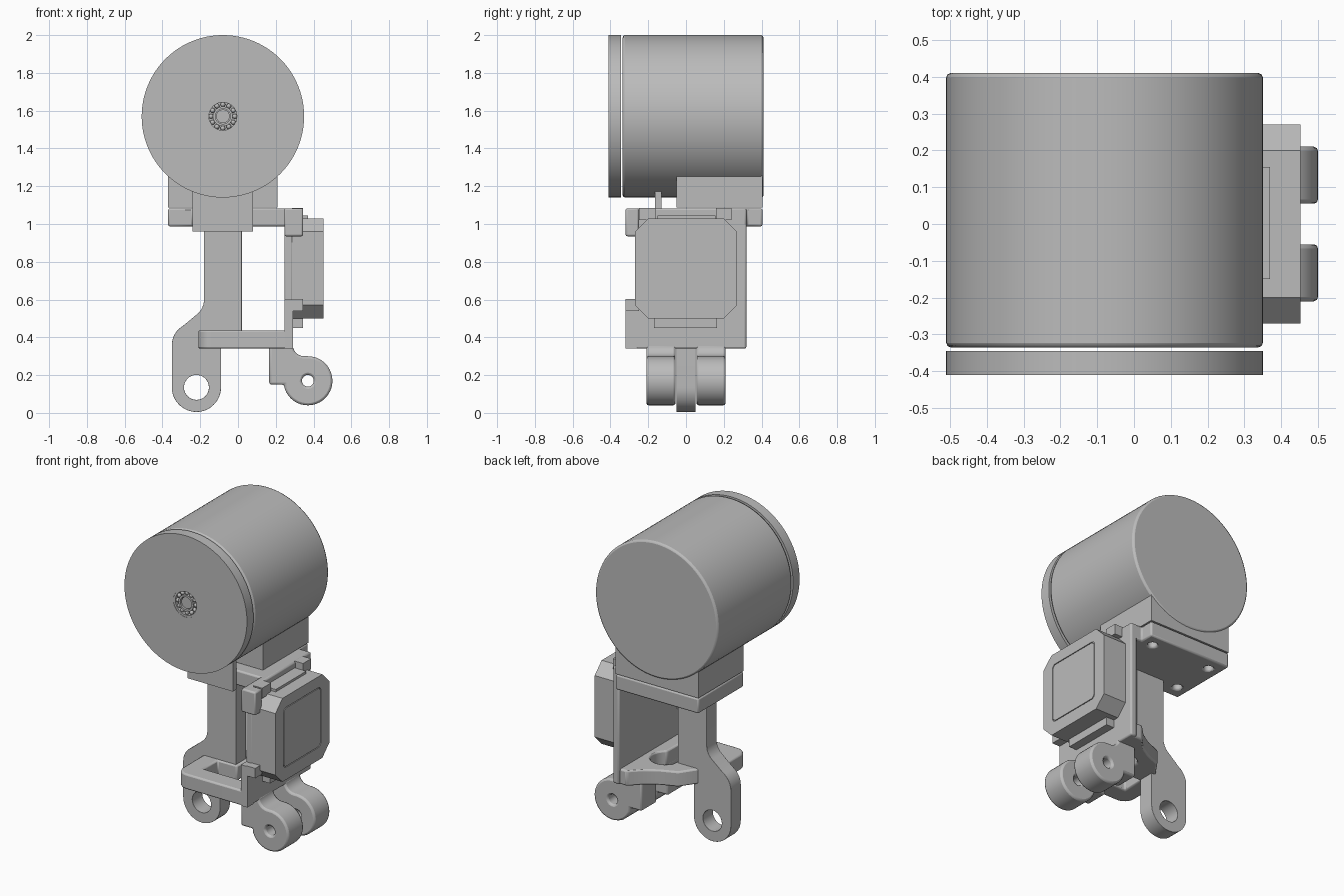
import bpy, bmesh
from math import cos, sin, radians, pi
from mathutils import Vector

if "Cube" in bpy.data.objects:
    bpy.data.objects.remove(bpy.data.objects["Cube"])

grey = bpy.data.materials.new("plain grey")
grey.use_nodes = True
COLOUR = (0.5, 0.5, 0.5, 1)
grey.diffuse_color = COLOUR
grey.node_tree.nodes["Principled BSDF"].inputs["Base Color"].default_value = COLOUR


def arc(cx, cy, r, start, end, n=16):
    step = radians(end - start) / n
    return [(cx + r * cos(radians(start) + i * step),
             cy + r * sin(radians(start) + i * step)) for i in range(n + 1)]


def circle(cx, cy, r, n=32):
    return arc(cx, cy, r, 0, 360, n)[:-1]


def rounded(x0, x1, y0, y1, r):
    return (arc(x1 - r, y1 - r, r, 0, 90, 6) + arc(x0 + r, y1 - r, r, 90, 180, 6)
            + arc(x0 + r, y0 + r, r, 180, 270, 6) + arc(x1 - r, y0 + r, r, 270, 360, 6))


def finish(name, bm, bevel=0):
    bmesh.ops.recalc_face_normals(bm, faces=bm.faces)
    mesh = bpy.data.meshes.new(name)
    bm.to_mesh(mesh)
    bm.free()
    mesh.materials.append(grey)
    ob = bpy.data.objects.new(name, mesh)
    bpy.context.collection.objects.link(ob)
    if bevel:
        mod = ob.modifiers.new("edge rounding", "BEVEL")
        mod.width = bevel
        mod.segments = 2
        mod.limit_method = "ANGLE"
        mod.angle_limit = radians(40)
    bpy.ops.object.select_all(action="DESELECT")
    ob.select_set(True)
    bpy.context.view_layer.objects.active = ob
    bpy.ops.object.shade_smooth_by_angle(angle=radians(35))
    return ob


def prism(name, axis, lo, hi, outline, holes=(), bevel=0):
    """Extrude an outline with holes along one axis."""
    place = {"X": lambda p: (lo, p[0], p[1]),
             "Y": lambda p: (p[0], lo, p[1]),
             "Z": lambda p: (p[0], p[1], lo)}[axis]
    bm = bmesh.new()
    edges = []
    for loop in [outline, *holes]:
        vs = [bm.verts.new(place(p)) for p in loop]
        edges += [bm.edges.new((v, vs[i - 1])) for i, v in enumerate(vs)]
    if holes:
        bmesh.ops.triangle_fill(bm, edges=edges, use_beauty=True)
    else:
        bm.faces.new(vs)
    out = bmesh.ops.extrude_face_region(bm, geom=bm.faces[:])["geom"]
    shift = Vector([(hi - lo) * (a == axis) for a in "XYZ"])
    bmesh.ops.translate(bm, vec=shift, verts=[g for g in out if isinstance(g, bmesh.types.BMVert)])
    return finish(name, bm, bevel)


def box(name, x, y, z, bevel=0):
    return prism(name, "Z", *z, [(x[0], y[0]), (x[1], y[0]), (x[1], y[1]), (x[0], y[1])], (), bevel)


# Drum housing and the separate front disc
CX, CZ, R = -0.08, 1.57, 0.43
prism("drum_housing", "Y", -0.335, 0.41, circle(CX, CZ, R, 96), (), 0.012)
prism("front_disc", "Y", -0.41, -0.345, circle(CX, CZ, R, 96), [circle(CX, CZ, 0.087)])

# Ball bearing in the disc centre
prism("bearing_backing", "Y", -0.375, -0.346, circle(CX, CZ, 0.09))
for name, outer, inner in (("bearing_outer_race", 0.087, 0.074), ("bearing_inner_race", 0.052, 0.04)):
    prism(name, "Y", -0.408, -0.37, circle(CX, CZ, outer), [circle(CX, CZ, inner)])
prism("axle_end", "Y", -0.4, -0.37, circle(CX, CZ, 0.036))
bm = bmesh.new()
for px, pz in circle(CX, CZ, 0.063, 12):
    ball = bmesh.ops.create_uvsphere(bm, u_segments=12, v_segments=8, radius=0.013)["verts"]
    bmesh.ops.translate(bm, vec=(px, -0.395, pz), verts=ball)
finish("bearing_balls", bm)

# Mount block below the drum and the front locating plate
box("mount_block", (-0.37, 0.21), (-0.05, 0.405), (1.087, 1.4))
box("locating_plate", (-0.24, 0.08), (-0.165, -0.13), (0.96, 1.18))

# Upper frame plate with screw holes
screws = [circle(x, y, 0.028, 20) for x in (-0.29, 0.13) for y in (0.04, 0.32)]
prism("upper_plate", "Z", 0.987, 1.083,
      [(-0.37, -0.05), (-0.24, -0.05), (-0.24, -0.13), (0.29, -0.13), (0.29, 0.32),
       (0.21, 0.32), (0.21, 0.405), (-0.37, 0.405)], screws, 0.01)

# Side wall of the frame carrying the actuator
box("side_wall", (0.245, 0.29), (-0.27, 0.32), (0.34, 1.083), 0.01)
box("lower_wall_tab", (0.245, 0.29), (-0.32, -0.26), (0.34, 0.6))

# Lower frame plate with a keyhole opening
prism("lower_plate", "Z", 0.34, 0.437,
      [(0.29, -0.32), (0.29, 0.31), (0.2, 0.31), (0.13, 0.24), (0.05, 0.19),
       (-0.05, 0.15), (-0.12, 0.05), (-0.21, -0.05)] + arc(-0.14, -0.25, 0.07, 180, 270, 8),
      [arc(0.12, 0.03, 0.09, -60, 150, 14)
       + [(0.035, -0.06), (-0.1, -0.06), (-0.1, -0.2), (0.165, -0.2)]], 0.01)

# Long leg ending in a bored eye
prism("long_leg", "Y", -0.05, 0.05,
      [(0.02, 1.0), (-0.18, 1.0), (-0.18, 0.6)] + arc(-0.28, 0.6, 0.1, -10, -50, 6)
      + arc(-0.235, 0.36, 0.115, 120, 180, 8) + arc(-0.22, 0.135, 0.13, 180, 360, 24)
      + [(-0.09, 0.35), (0.02, 0.37)],
      [circle(-0.22, 0.135, 0.066)], 0.012)

# Pair of short knuckles
for side, lo, hi in (("front", -0.21, -0.055), ("back", 0.055, 0.21)):
    prism(side + "_knuckle", "Y", lo, hi,
          [(0.29, 0.36), (0.165, 0.36), (0.165, 0.15), (0.245, 0.15)]
          + arc(0.37, 0.17, 0.13, 200, 450, 28) + arc(0.35, 0.36, 0.06, 270, 180, 6),
          [circle(0.37, 0.17, 0.031, 24)], 0.012)

# Actuator: chamfered case with a grooved cover panel
C = 0.07
case = [(-0.27, 0.5 + C), (-0.27 + C, 0.5), (0.27 - C, 0.5), (0.27, 0.5 + C),
        (0.27, 1.03 - C), (0.27 - C, 1.03), (-0.27 + C, 1.03), (-0.27, 1.03 - C)]
panel = lambda inset: rounded(-0.19 + inset, 0.185 - inset, 0.58 + inset, 0.96 - inset, 0.025)
prism("actuator_case", "X", 0.285, 0.446, case)
prism("actuator_cover", "X", 0.446, 0.452, case, [panel(0)])
prism("actuator_panel", "X", 0.446, 0.452, panel(0.005))

# Clips and ledges holding the actuator
box("bottom_ledge", (0.285, 0.345), (-0.17, 0.165), (0.45, 0.5))
for y0, y1 in ((-0.25, -0.16), (0.16, 0.24)):
    box("top_clip", (0.285, 0.345), (y0, y1), (1.02, 1.085))
box("upper_corner_clip", (0.245, 0.345), (-0.32, -0.25), (0.935, 1.083), 0.01)
box("lower_corner_clip", (0.285, 0.345), (-0.32, -0.25), (0.54, 0.603))
box("top_bridge", (0.285, 0.37), (-0.15, 0.155), (1.0, 1.045))
